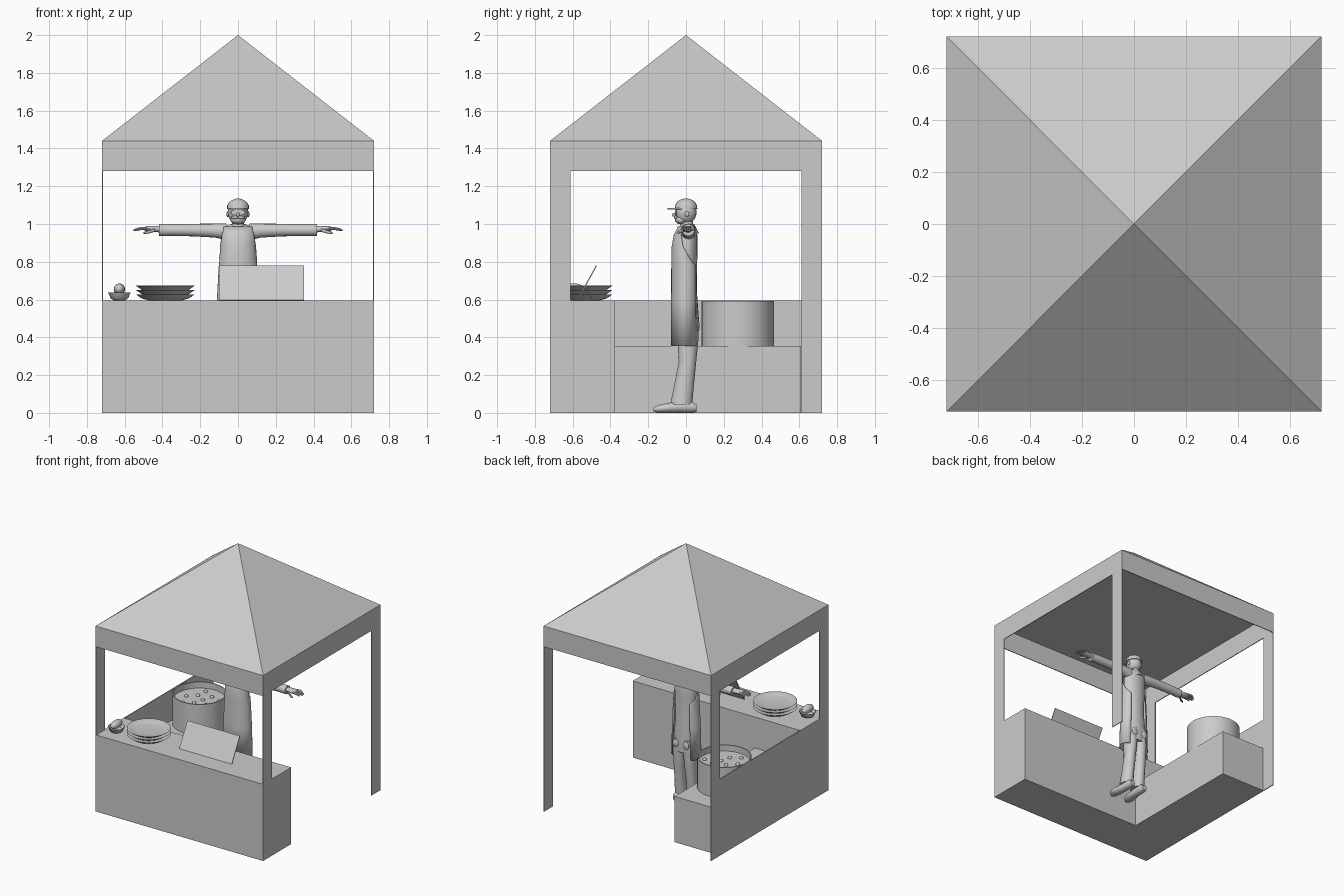
import bpy, bmesh, math, random
from mathutils import Vector, Matrix

random.seed(4)
grey = bpy.data.materials.new("plain_grey")
grey.diffuse_color = (0.6, 0.6, 0.6, 1)


def finish(name, bm, smooth=None):
    bmesh.ops.recalc_face_normals(bm, faces=bm.faces)
    me = bpy.data.meshes.new(name)
    bm.to_mesh(me)
    bm.free()
    me.materials.append(grey)
    ob = bpy.data.objects.new(name, me)
    bpy.context.collection.objects.link(ob)
    if smooth:
        bpy.ops.object.select_all(action='DESELECT')
        ob.select_set(True)
        bpy.context.view_layer.objects.active = ob
        bpy.ops.object.shade_smooth_by_angle(angle=math.radians(smooth))
    return ob


def box(name, x0, x1, y0, y1, z0, z1):
    bm = bmesh.new()
    m = Matrix.Translation(((x0 + x1) / 2, (y0 + y1) / 2, (z0 + z1) / 2))
    m = m @ Matrix.Diagonal((x1 - x0, y1 - y0, z1 - z0, 1))
    bmesh.ops.create_cube(bm, size=1, matrix=m)
    return finish(name, bm)


def loft(name, rings, axis='z', n=20, smooth=40):
    """Skin elliptical rings (x, y, z, radius a, radius b) set across an axis."""
    bm = bmesh.new()
    rows = []
    for x, y, z, a, b in rings:
        row = []
        for i in range(n):
            t = 2 * math.pi * i / n
            c, s = a * math.cos(t), b * math.sin(t)
            off = {'z': (c, s, 0), 'x': (0, c, s), 'y': (c, 0, s)}[axis]
            row.append(bm.verts.new(Vector((x, y, z)) + Vector(off)))
        rows.append(row)
    for r, q in zip(rows, rows[1:]):
        for i in range(n):
            j = (i + 1) % n
            bm.faces.new((r[i], r[j], q[j], q[i]))
    bm.faces.new(rows[0])
    bm.faces.new(rows[-1])
    return finish(name, bm, smooth)


def lathe(name, x, y, profile, n=32):
    return loft(name, [(x, y, z, r, r) for r, z in profile], 'z', n, 35)


def ball(name, c, r, u=16, v=10):
    bm = bmesh.new()
    m = Matrix.Translation(c) @ Matrix.Diagonal((*r, 1))
    bmesh.ops.create_uvsphere(bm, u_segments=u, v_segments=v, radius=1, matrix=m)
    return finish(name, bm, 60)


# Canopy: closed pyramid roof with hanging valance sheets
H, T = 0.72, 0.006
bm = bmesh.new()
base = [bm.verts.new((sx * H, sy * H, 1.44)) for sx, sy in ((-1, -1), (1, -1), (1, 1), (-1, 1))]
apex = bm.verts.new((0, 0, 2))
bm.faces.new(base)
for i in range(4):
    bm.faces.new((base[i], base[(i + 1) % 4], apex))
finish("roof", bm)
for s, side in ((-1, "low"), (1, "high")):
    a, b = sorted((s * H, s * (H - T)))
    box("valance_y_" + side, -H, H, a, b, 1.28, 1.44)
    box("valance_x_" + side, a, b, -H, H, 1.28, 1.44)
    # Flat posts in the side planes
    for t in (-1, 1):
        c, d = sorted((t * H, t * 0.612))
        box("post", a, b, c, d, 0, 1.3)

# Counters and side wall
box("front_counter", -H, H, -H, -0.375, 0, 0.595)
box("side_counter", -H, -0.33, -0.376, 0.61, 0, 0.355)
box("side_wall", -H, -H + T, -H, H, 0, 0.595)

# Cooking pot with filling and floating dumplings
px, py = -0.522, 0.275
lathe("pot", px, py, [(0.192, 0.355), (0.192, 0.592), (0.184, 0.592), (0.184, 0.545)], 40)
for i in range(9):
    t, r = i * 2.4, 0.05 * math.sqrt(i + 0.3)
    ball("dumpling", (px + r * math.cos(t), py + r * math.sin(t), 0.547),
         (0.015, 0.015, 0.014), 10, 6)

# Stack of plates
for i in range(3):
    z = 0.596 + 0.023 * i
    lathe("plate", -0.385, -0.545, [(0.09, z), (0.125, z + 0.01), (0.155, z + 0.031),
                                    (0.15, z + 0.032), (0.12, z + 0.02), (0.09, z + 0.016)])

# Small dish holding an oblong roll
lathe("dish", -0.628, -0.595, [(0.03, 0.596), (0.045, 0.605), (0.06, 0.637),
                               (0.056, 0.637), (0.042, 0.615), (0.025, 0.61)], 24)
ball("roll", (-0.628, -0.595, 0.655), (0.03, 0.06, 0.03))


# Leaning sign board and its strut
def slat(name, x0, x1, p, q, t):
    d = Vector((0, q[0] - p[0], q[1] - p[1])).normalized()
    nrm = Vector((0, -d.z, d.y)) * t / 2
    bm = bmesh.new()
    vs = [bm.verts.new(Vector((x, y, z)) + nrm * s)
          for x in (x0, x1) for y, z in (p, q) for s in (-1, 1)]
    bmesh.ops.convex_hull(bm, input=vs)
    bmesh.ops.dissolve_limit(bm, angle_limit=0.01, verts=bm.verts, edges=bm.edges)
    finish(name, bm)


slat("sign_board", -0.10, 0.35, (-0.575, 0.597), (-0.475, 0.778), 0.006)
slat("sign_strut", 0.06, 0.19, (-0.533, 0.675), (-0.495, 0.597), 0.005)

# Cook: torso, neck and collar
loft("torso", [(0, 0.01, 0.40, 0.085, 0.055), (0, 0.01, 0.50, 0.09, 0.058),
               (0, 0.005, 0.65, 0.078, 0.052), (0, 0.0, 0.84, 0.088, 0.06),
               (0, 0.008, 0.94, 0.09, 0.052), (0, 0.012, 0.985, 0.07, 0.038),
               (0, 0.012, 1.0, 0.036, 0.03)])
loft("neck", [(0, 0.01, 0.97, 0.034, 0.032), (0, 0.004, 1.03, 0.03, 0.03)])
loft("collar", [(0, 0.008, 0.95, 0.038, 0.06), (0, 0.008, 1.0, 0.038, 0.036)], n=12)

# Apron: open-backed wrap that narrows to a bib
bm = bmesh.new()
rows = []
for z, a, b, cy, half in ((0.355, 0.118, 0.072, -0.005, 140), (0.60, 0.110, 0.072, -0.005, 142),
                          (0.78, 0.100, 0.071, -0.005, 140), (0.82, 0.098, 0.070, -0.005, 110),
                          (0.88, 0.095, 0.069, -0.005, 82), (0.94, 0.092, 0.063, 0.0, 66),
                          (0.985, 0.085, 0.048, 0.006, 60)):
    row = []
    for i in range(25):
        t = math.radians(-90 - half + 2 * half * i / 24)
        row.append(bm.verts.new((a * math.cos(t), cy + b * math.sin(t), z)))
    rows.append(row)
for r, q in zip(rows, rows[1:]):
    for i in range(24):
        bm.faces.new((r[i], r[i + 1], q[i + 1], q[i]))
apron = finish("apron", bm, 50)
mod = apron.modifiers.new("thickness", 'SOLIDIFY')
mod.thickness = 0.004
mod.offset = 0

for s in (-1, 1):
    # Trousers and shoes
    loft("trouser_leg", [(s * 0.052, -0.025, 0.045, 0.046, 0.058), (s * 0.05, -0.01, 0.15, 0.041, 0.052),
                         (s * 0.047, 0.008, 0.27, 0.042, 0.046), (s * 0.044, 0.01, 0.38, 0.047, 0.055),
                         (s * 0.04, 0.01, 0.50, 0.046, 0.058)], n=16)
    loft("shoe", [(s * 0.055, 0.055, 0.025, 0.02, 0.02), (s * 0.055, 0.03, 0.03, 0.033, 0.03),
                  (s * 0.058, -0.05, 0.03, 0.032, 0.03), (s * 0.066, -0.11, 0.025, 0.042, 0.025),
                  (s * 0.068, -0.15, 0.021, 0.034, 0.02), (s * 0.068, -0.172, 0.018, 0.012, 0.01)],
         'y', 14)
    ball("back_pocket", (s * 0.045, 0.064, 0.46), (0.026, 0.008, 0.03), 10, 6)
    # Sleeve, cuff and hand
    loft("sleeve", [(s * 0.06, 0.012, 0.958, 0.038, 0.044), (s * 0.12, 0.013, 0.965, 0.037, 0.037),
                    (s * 0.24, 0.015, 0.968, 0.033, 0.033), (s * 0.36, 0.014, 0.968, 0.032, 0.032),
                    (s * 0.418, 0.012, 0.968, 0.033, 0.032)], 'x', 16)
    loft("palm", [(s * 0.41, 0.01, 0.972, 0.02, 0.017), (s * 0.44, 0.01, 0.974, 0.026, 0.017),
                  (s * 0.48, 0.008, 0.975, 0.034, 0.014), (s * 0.495, 0.008, 0.975, 0.03, 0.01)], 'x', 14)
    for i, tip in enumerate((0.54, 0.553, 0.55, 0.53)):
        y = -0.018 + 0.017 * i
        loft("finger", [(s * 0.48, y, 0.976, 0.009, 0.009), (s * 0.515, y * 1.1, 0.976, 0.008, 0.008),
                        (s * tip, y * 1.15, 0.968, 0.005, 0.005)], 'x', 8)
    loft("thumb", [(s * 0.44, -0.012, 0.968, 0.01, 0.01), (s * 0.475, -0.036, 0.958, 0.009, 0.009),
                   (s * 0.50, -0.045, 0.952, 0.005, 0.005)], 'x', 8)
    # Face details: ears, moustache, eyewear
    ball("ear", (s * 0.054, 0.005, 1.052), (0.007, 0.012, 0.016), 8, 6)
    ball("moustache", (s * 0.017, -0.055, 1.035), (0.02, 0.01, 0.009), 10, 6)
    lens = [Vector((s * 0.022 + 0.016 * math.cos(k * math.pi / 6), -0.058,
                    1.061 + 0.013 * math.sin(k * math.pi / 6))) for k in range(12)]
    bm = bmesh.new()
    front = [bm.verts.new(p) for p in lens]
    back = [bm.verts.new(p + Vector((0, 0.008, 0))) for p in lens]
    bm.faces.new(front)
    bm.faces.new(back)
    for k in range(12):
        bm.faces.new((front[k], front[k - 1], back[k - 1], back[k]))
    finish("eyewear_lens", bm)

# Head, beard, nose and cap
ball("head", (0, 0, 1.062), (0.054, 0.056, 0.062), 20, 14)
ball("beard", (0, -0.025, 1.022), (0.04, 0.034, 0.024))
ball("nose", (0, -0.062, 1.049), (0.01, 0.012, 0.011), 10, 8)
loft("cap", [(0, 0, 1.08, 0.058, 0.06), (0, 0, 1.1, 0.057, 0.058), (0, 0, 1.118, 0.045, 0.047),
             (0, 0, 1.13, 0.025, 0.027), (0, 0, 1.136, 0.006, 0.006)])
loft("cap_brim", [(0, -0.042, 1.078, 0.05, 0.056), (0, -0.042, 1.086, 0.05, 0.056)])
